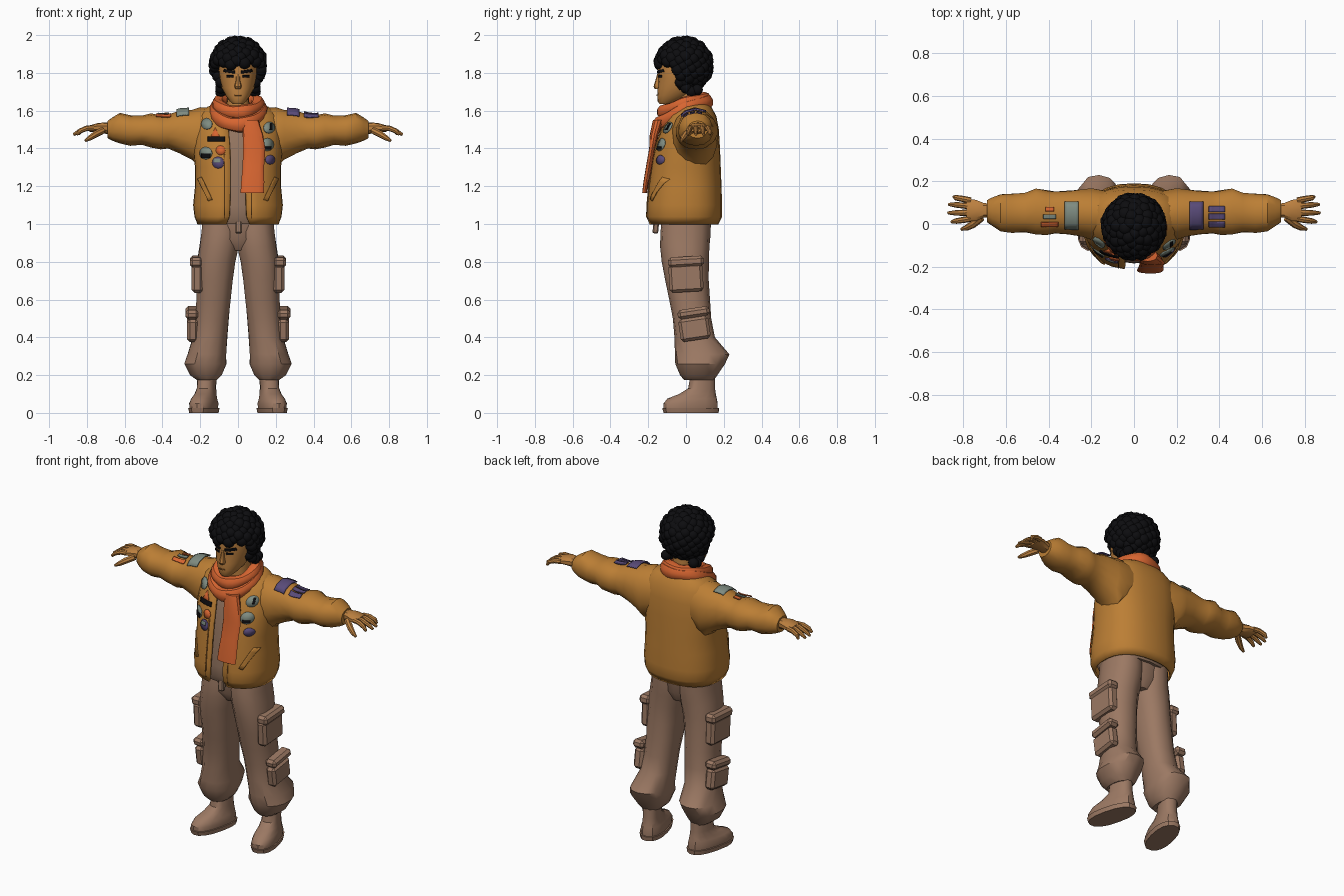
import bpy, bmesh, math, random
from math import sin, cos, pi
from mathutils import Vector, Matrix
from mathutils.bvhtree import BVHTree

if "Cube" in bpy.data.objects:
    bpy.data.objects.remove(bpy.data.objects["Cube"])

random.seed(4)


def colour(name, r, g, b):
    m = bpy.data.materials.new(name)
    m.diffuse_color = (r, g, b, 1)
    m.use_nodes = True
    m.node_tree.nodes["Principled BSDF"].inputs["Base Color"].default_value = m.diffuse_color
    return m


JACKET = colour("mustard", 0.50, 0.21, 0.035)
SKIN = colour("skin", 0.50, 0.215, 0.05)
PANTS = colour("dusty brown", 0.33, 0.19, 0.125)
SHIRT = colour("taupe", 0.29, 0.175, 0.115)
SCARF = colour("orange", 0.68, 0.13, 0.03)
BLACK = colour("black", 0.004, 0.004, 0.005)
TEAL = colour("grey teal", 0.21, 0.26, 0.22)
PURPLE = colour("purple", 0.10, 0.07, 0.19)
SEAM = colour("seam brown", 0.33, 0.13, 0.025)


def finish(bm, name, mat, mirror=False):
    bmesh.ops.recalc_face_normals(bm, faces=bm.faces)
    me = bpy.data.meshes.new(name)
    bm.to_mesh(me)
    bm.free()
    me.materials.append(mat)
    ob = bpy.data.objects.new(name, me)
    bpy.context.collection.objects.link(ob)
    if mirror:
        ob.modifiers.new("mirror", 'MIRROR')
    return ob


def loft(name, rings, mat, n=16, p=2.3, mirror=False, jit=0.0, closed=False, gaps=None):
    """Skin rings (centre, u, v); gaps leave an opening around -v; closed joins last to first."""
    bm = bmesh.new()
    rows = []
    for i, (c, u, v) in enumerate(rings):
        c, u, v = Vector(c), Vector(u), Vector(v)
        t0 = math.asin((gaps[i] / u.length) ** (p / 2)) if gaps else 0
        row = []
        for k in range(n):
            t = t0 + (2 * pi - 2 * t0) * k / (n - 1) if gaps else 2 * pi * k / n
            s, q = sin(t), -cos(t)
            j = 1 + random.uniform(-jit, jit)
            row.append(bm.verts.new(c + u * math.copysign(abs(s) ** (2 / p), s) * j
                                    + v * math.copysign(abs(q) ** (2 / p), q) * j))
        rows.append(row)
    pairs = list(zip(rows, rows[1:])) + ([(rows[-1], rows[0])] if closed else [])
    for a, b in pairs:
        for k in range(n - 1 if gaps else n):
            l = (k + 1) % n
            bm.faces.new((a[k], a[l], b[l], b[k]))
    if not closed and not gaps:
        bm.faces.new(rows[0])
        bm.faces.new(rows[-1])
    return finish(bm, name, mat, mirror)


def upright(rows):
    """Rows of z, x min, x max, y front, y back -> horizontal rings."""
    return [(((a + b) / 2, (c + d) / 2, z), ((b - a) / 2, 0, 0), (0, (d - c) / 2, 0))
            for z, a, b, c, d in rows]


def sideways(rows):
    """Rows of x, z low, z high, y front, y back -> rings across the arm."""
    return [((x, (c + d) / 2, (a + b) / 2), (0, (d - c) / 2, 0), (0, 0, (b - a) / 2))
            for x, a, b, c, d in rows]


def finger(name, pts, radii):
    rings = []
    for i, pt in enumerate(pts):
        d = (Vector(pts[min(i + 1, len(pts) - 1)]) - Vector(pts[max(i - 1, 0)])).normalized()
        u = d.cross(Vector((0, 0, 1))).normalized()
        rings.append((pt, u * radii[i], u.cross(d) * radii[i]))
    loft(name, rings, SKIN, n=8, p=2, mirror=True)


def box(name, c, size, mat, tilt=0.0, bevel=0.01, mirror=True):
    bm = bmesh.new()
    bmesh.ops.create_cube(bm, size=1, matrix=Matrix.Translation(c) @ Matrix.Rotation(tilt, 4, 'X')
                          @ Matrix.Diagonal((*size, 1)))
    bmesh.ops.bevel(bm, geom=bm.edges[:], offset=bevel, segments=1, affect='EDGES')
    return finish(bm, name, mat, mirror)


def tree(*obs):
    vs, fs = [], []
    for o in obs:
        k = len(vs)
        vs += [v.co.copy() for v in o.data.vertices]
        fs += [[k + i for i in f.vertices] for f in o.data.polygons]
    return BVHTree.FromPolygons(vs, fs)


def patch(name, target, a, b, w, h, mat, top=False, round_=False, rot=0.0, lift=0.01, sides=12):
    """Thin plate laid on a surface, seen from the front (x, z) or the top (x, y)."""
    bm = bmesh.new()
    if round_:
        bmesh.ops.create_circle(bm, cap_ends=True, cap_tris=True, segments=sides, radius=0.5)
    else:
        bmesh.ops.create_grid(bm, x_segments=5, y_segments=5, size=0.5)
    for v in bm.verts:
        x, y = v.co.x * w, v.co.y * h
        x, y = a + x * cos(rot) - y * sin(rot), b + x * sin(rot) + y * cos(rot)
        o, d = ((abs(x), y, 3), (0, 0, -1)) if top else ((abs(x), -2, y), (0, 1, 0))
        hit = target.ray_cast(Vector(o), Vector(d))[0]
        hit = hit if hit else Vector((abs(x), y, 1.5) if top else (abs(x), -0.1, y))
        v.co = hit - Vector(d) * lift
        v.co.x = x
    ob = finish(bm, name, mat)
    s = ob.modifiers.new("thickness", 'SOLIDIFY')
    s.thickness, s.offset = 0.006, 0


# Trousers with gathered cuffs
loft("trouser_leg", upright([
    (1.03, -.01, .19, -.13, .13), (.95, -.01, .195, -.137, .13), (.88, -.005, .205, -.137, .125),
    (.8, .012, .218, -.128, .12), (.7, .025, .222, -.11, .12), (.6, .036, .222, -.09, .125),
    (.5, .046, .228, -.07, .135), (.4, .055, .24, -.06, .155), (.31, .06, .268, -.06, .23),
    (.26, .06, .288, -.055, .205), (.2, .085, .255, -.03, .165), (.175, .11, .22, -.01, .15)]),
    PANTS, n=14, mirror=True, jit=.02)
loft("trouser_hips", upright([(.86, -.07, .07, -.09, .09), (.92, -.15, .15, -.13, .12),
                              (1.04, -.185, .185, -.13, .13)]), PANTS)
box("upper_cargo_pocket", (.215, 0, .715), (.06, .18, .15), PANTS, .06, .015)
box("upper_pocket_flap", (.22, 0, .80), (.07, .19, .055), PANTS, .06, .015)
box("lower_cargo_pocket", (.24, .045, .445), (.06, .16, .12), PANTS, .15, .015)
box("lower_pocket_flap", (.243, .04, .53), (.07, .17, .05), PANTS, .15, .015)
box("belt_strap", (.003, -.155, 1.03), (.035, .03, .16), SHIRT, -.1, .006, False)

# Shoes, toes turned outwards
for name, rows in (
        ("shoe", [(.02, .065, -.215, .08), (.05, .068, -.215, .08), (.075, .06, -.195, .075),
                  (.1, .052, -.13, .07), (.13, .048, -.08, .065), (.21, .048, -.065, .065)]),
        ("shoe_sole", [(0, .068, -.215, .085), (.026, .073, -.222, .088)])):
    turn = Matrix.Translation((.165, .09, 0)) @ Matrix.Rotation(.24, 4, 'Z')
    loft(name, [(turn @ Vector((0, (a + b) / 2, z)), turn.to_3x3() @ Vector((w, 0, 0)),
                 turn.to_3x3() @ Vector((0, (b - a) / 2, 0))) for z, w, a, b in rows],
         PANTS, p=2.4, mirror=True)

# Shirt and open jacket
body = [(1.0, .21, -.19, .165), (1.04, .225, -.207, .185), (1.1, .232, -.205, .185),
        (1.2, .222, -.195, .182), (1.3, .222, -.182, .178), (1.4, .232, -.162, .174),
        (1.5, .228, -.13, .168), (1.57, .21, -.09, .155), (1.615, .16, -.045, .13),
        (1.64, .09, -.03, .11)]
loft("shirt", upright([(z, .025 - w, w - .025, f + .022, b - .022) for z, w, f, b in body[:9]]), SHIRT)
torso = loft("jacket_body", upright([(z, -w, w, f, b) for z, w, f, b in body]), JACKET, n=25, p=2.4,
             gaps=[.06, .045, .042, .04, .04, .042, .05, .06, .07, .07])
torso.modifiers.new("cloth", 'SOLIDIFY').thickness = .012
torso.modifiers["cloth"].offset = 0
sleeve = loft("jacket_sleeve", sideways([
    (.10, 1.35, 1.61, -.05, .15), (.2, 1.30, 1.617, -.075, .168), (.245, 1.34, 1.605, -.06, .165),
    (.31, 1.375, 1.598, -.05, .157), (.37, 1.4, 1.578, -.045, .155), (.41, 1.395, 1.575, -.055, .16),
    (.46, 1.405, 1.585, -.05, .167), (.51, 1.42, 1.572, -.04, .148), (.57, 1.415, 1.575, -.043, .145),
    (.625, 1.425, 1.588, -.035, .142), (.665, 1.44, 1.565, -.01, .125), (.69, 1.455, 1.545, .008, .112)]),
    JACKET, n=14, p=2.2, mirror=True, jit=.02)
coat = tree(torso, sleeve)
for s in (-1, 1):
    patch("jacket_welt_pocket", coat, s * .175, 1.185, .022, .13, JACKET, rot=-s * .45, lift=.014)
    patch("welt_seam", coat, s * .165, 1.182, .006, .12, SEAM, rot=-s * .45, lift=.012)
    patch("front_placket_seam", coat, s * .072, 1.2, .005, .34, SEAM, lift=.008)

# Sleeve patches
patch("left_shoulder_patch", coat, .292, .04, .065, .13, PURPLE, top=True)
patch("right_shoulder_patch", coat, -.292, .04, .065, .13, TEAL, top=True)
for i, y in enumerate((-.002, .035, .07)):
    patch("left_arm_patch", coat, .388, y, .075, .026, PURPLE, top=True)
    patch("right_arm_patch", coat, -.395, y, .08 - .02 * i, .02, (SCARF, TEAL, SCARF)[i], top=True)

# Chest badges
for x, z, w, mat in ((-.165, 1.53, .058, TEAL), (-.17, 1.375, .066, TEAL), (-.092, 1.39, .05, SCARF),
                     (-.105, 1.325, .062, PURPLE), (.165, 1.51, .06, TEAL), (.155, 1.42, .068, TEAL),
                     (.17, 1.34, .05, PURPLE)):
    patch("chest_badge", coat, x, z, w, w, mat, round_=True)
for x, z, w, h, mat in ((-.115, 1.45, .09, .025, BLACK), (-.17, 1.362, .045, .024, BLACK),
                        (-.11, 1.335, .035, .02, TEAL), (.175, 1.515, .012, .035, BLACK),
                        (.155, 1.402, .04, .014, BLACK)):
    patch("badge_mark", coat, x, z, w, h, mat, lift=.015)
patch("triangle_badge", coat, -.12, 1.475, .06, .07, SCARF, round_=True, sides=3, rot=0)

# Hands
loft("palm", sideways([(.66, 1.475, 1.535, .03, .095), (.705, 1.478, 1.537, .028, .1),
                       (.74, 1.485, 1.535, .012, .115), (.785, 1.488, 1.522, .012, .122)]),
     SKIN, n=10, mirror=True)
for i, (y0, y1, x1) in enumerate(((.025, .01, .855), (.053, .052, .872), (.083, .092, .868), (.11, .128, .845))):
    finger("finger", [(.765, y0, 1.508), (.8, y0 + (y1 - y0) * .4, 1.507),
                      (.835, y0 + (y1 - y0) * .75, 1.493), (x1, y1, 1.473)], (.015, .0145, .013, .007))
finger("thumb", [(.715, .03, 1.495), (.755, -.002, 1.475), (.785, -.018, 1.455), (.81, -.025, 1.44)],
       (.018, .018, .014, .007))

# Head and face
head = loft("head", upright([(z, -w, w, f, b) for z, w, f, b in (
    (1.635, .028, -.14, -.08), (1.65, .044, -.15, -.04), (1.68, .066, -.152, .02), (1.72, .086, -.15, .07),
    (1.77, .098, -.146, .1), (1.82, .104, -.15, .11), (1.88, .1, -.14, .11))]), SKIN, n=20, p=2.2)
loft("neck", upright([(1.55, -.065, .065, -.05, .09), (1.72, -.055, .055, -.05, .08)]), SKIN)
loft("nose", upright([(1.715, -.014, .014, -.165, -.13), (1.727, -.02, .02, -.172, -.13),
                      (1.76, -.011, .011, -.162, -.13), (1.795, -.009, .009, -.152, -.13)]), SKIN, n=8)
face = tree(head)
for s in (-1, 1):
    patch("eye", face, s * .042, 1.782, .036, .011, BLACK, lift=.003)
    patch("eyebrow", face, s * .045, 1.808, .058, .015, BLACK, rot=s * .15, lift=.004)
patch("mouth", face, 0, 1.682, .036, .006, SEAM, lift=.003)

# Curly hair: clumps spread evenly around a rounded core
bm = bmesh.new()
bmesh.ops.create_icosphere(bm, subdivisions=3, radius=1, matrix=Matrix.Translation((0, .025, 1.85))
                           @ Matrix.Diagonal((.122, .112, .13, 1)))
count = 170
for i in range(count):
    h = 1 - 2 * (i + .5) / count
    r, t = math.sqrt(1 - h * h), i * 2.39996
    c = Vector((.126 * r * cos(t), -.012 + .13 * r * sin(t), 1.843 + .124 * h))
    if c.z < 1.69 + .0 * c.y or (c.y < -.045 and c.z < 1.845) or (c.y < .03 and c.z < 1.725 and abs(c.x) < .09):
        continue
    bmesh.ops.create_icosphere(bm, subdivisions=2, radius=random.uniform(.028, .036),
                               matrix=Matrix.Translation(c))
for s in (-1, 1):
    for y, z in ((.0, 1.72), (-.03, 1.75), (.03, 1.7), (.06, 1.71)):
        bmesh.ops.create_icosphere(bm, subdivisions=2, radius=.03, matrix=Matrix.Translation((s * .092, y, z)))
finish(bm, "curly_hair", BLACK)

# Scarf: two draped loops and a hanging tail
for name, rx, yf, yb, zf, zb, a, b in (("scarf_upper_loop", .105, -.12, .1, 1.592, 1.66, .034, .036),
                                       ("scarf_lower_loop", .118, -.14, .108, 1.525, 1.645, .036, .04)):
    rings = []
    for k in range(28):
        t = 2 * pi * k / 28
        f = (1 + cos(t)) / 2
        out = Vector((sin(t), -cos(t), 0))
        wob = 1 + .1 * sin(5 * t)
        rings.append(((rx * sin(t), (yf + yb) / 2 - (yb - yf) / 2 * cos(t), zb + (zf - zb) * f ** 1.5),
                      out * a * wob, Vector((0, 0, b)) * wob))
    loft(name, rings, SCARF, n=10, p=2.2, closed=True)
loft("scarf_tail", upright([(1.55, .02, .11, -.175, -.12), (1.47, .025, .135, -.192, -.145),
                            (1.4, .028, .143, -.195, -.165), (1.3, .025, .138, -.213, -.18),
                            (1.22, .016, .138, -.226, -.196), (1.165, .014, .138, -.232, -.205)]),
     SCARF, n=12, jit=.03)

for ob in bpy.context.scene.objects:
    ob.select_set(True)
    bpy.context.view_layer.objects.active = ob
bpy.ops.object.shade_smooth_by_angle(angle=math.radians(35))
